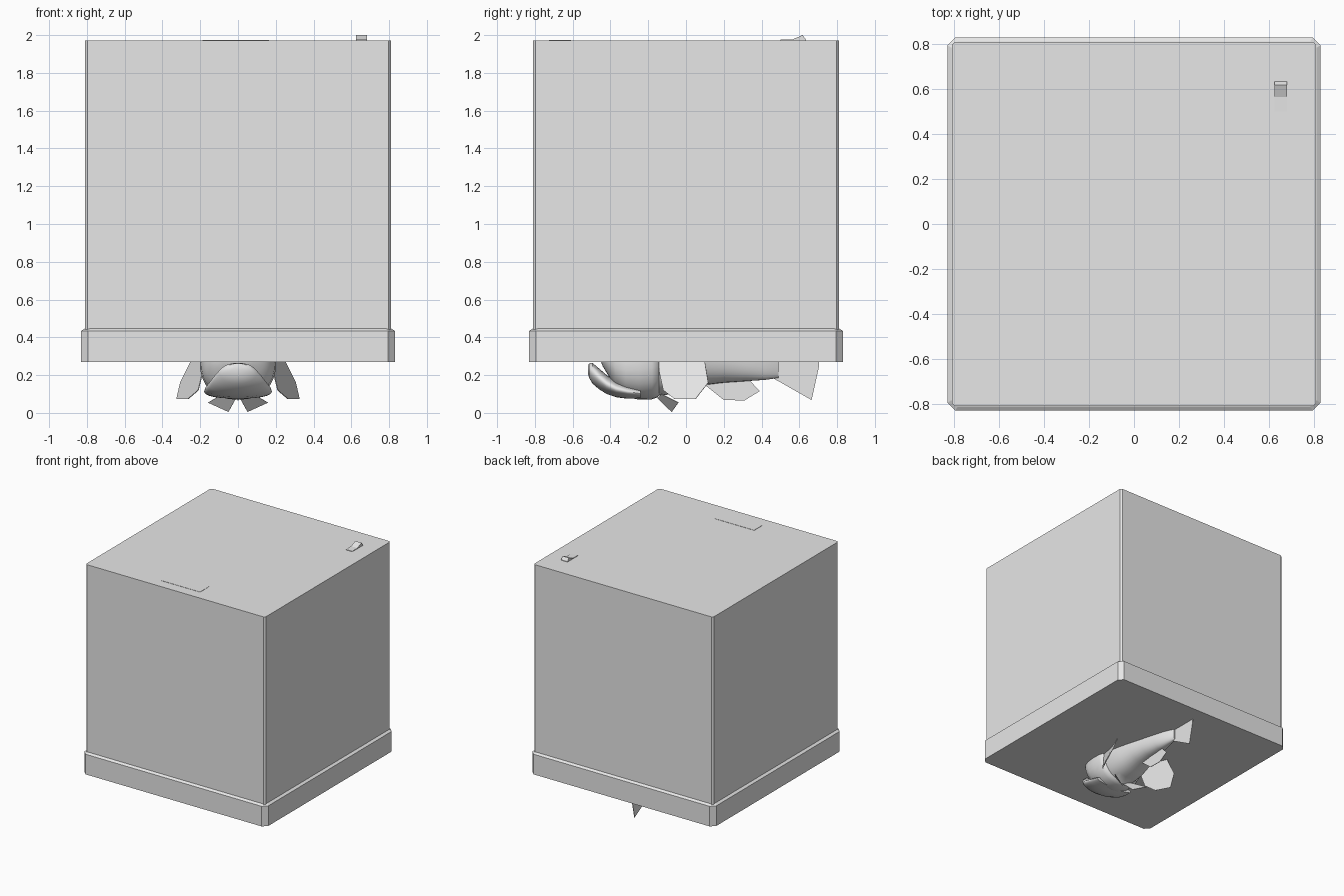
import bpy, bmesh, math

grey = bpy.data.materials.new("grey")
grey.diffuse_color = (0.8, 0.8, 0.8, 1)


def make(name, verts, faces, smooth=False):
    me = bpy.data.meshes.new(name)
    me.from_pydata(verts, [], faces)
    bm = bmesh.new()
    bm.from_mesh(me)
    bmesh.ops.recalc_face_normals(bm, faces=bm.faces)
    bm.to_mesh(me)
    bm.free()
    me.materials.append(grey)
    ob = bpy.data.objects.new(name, me)
    bpy.context.collection.objects.link(ob)
    if smooth:
        bpy.ops.object.select_all(action='DESELECT')
        ob.select_set(True)
        bpy.context.view_layer.objects.active = ob
        bpy.ops.object.shade_smooth_by_angle(angle=math.radians(50))
    return ob


def loft(name, rings, smooth=False):
    n = len(rings[0])
    verts = [v for r in rings for v in r]
    faces = [(k*n + i, k*n + (i+1) % n, (k+1)*n + (i+1) % n, (k+1)*n + i)
             for k in range(len(rings)-1) for i in range(n)]
    faces += [tuple(range(n)), tuple(range(len(verts)-n, len(verts)))]
    return make(name, verts, faces, smooth)


def octagon(half, cut, z):
    a, b = half, half - cut
    return [(a, -b, z), (a, b, z), (b, a, z), (-b, a, z),
            (-a, b, z), (-a, -b, z), (-b, -a, z), (b, -a, z)]


# Tank and its wider chamfered base
loft("tank", [octagon(0.81, 0.013, 0.30), octagon(0.81, 0.013, 1.972)])
loft("base", [octagon(0.83, 0.035, 0.27), octagon(0.83, 0.035, 0.434),
              octagon(0.812, 0.028, 0.446)])


# Switch and feeding flap on the lid
def prism(name, x0, x1, profile):
    loft(name, [[(x, y, z) for y, z in profile] for x in (x0, x1)])


prism("switch", 0.625, 0.682, [(0.50, 1.97), (0.50, 1.976), (0.565, 1.978),
                              (0.618, 2.0), (0.635, 1.976), (0.635, 1.97)])
prism("feeding_flap", -0.188, 0.165, [(-0.725, 1.97), (-0.725, 1.974),
                                    (-0.61, 1.974), (-0.61, 1.97)])


# Fish body and jaw: stations are (y, half width, bottom, top)
def fish_part(name, stations, power=0.85, n=32):
    rings = []
    for y, w, lo, hi in stations:
        ring = []
        for i in range(n):
            t = 2 * math.pi * i / n
            c, s = math.cos(t), math.sin(t)
            ring.append((w * math.copysign(abs(c)**power, c), y,
                         (lo+hi)/2 + (hi-lo)/2 * math.copysign(abs(s)**power, s)))
        rings.append(ring)
    return loft(name, rings, True)


fish_part("fish_body", [
    (-0.45, 0.05, 0.27, 0.33), (-0.44, 0.10, 0.245, 0.36),
    (-0.41, 0.145, 0.195, 0.39), (-0.375, 0.175, 0.13, 0.42),
    (-0.32, 0.195, 0.085, 0.46), (-0.25, 0.203, 0.07, 0.49),
    (-0.18, 0.203, 0.072, 0.52), (-0.15, 0.195, 0.082, 0.53),
    (-0.143, 0.18, 0.092, 0.53), (-0.08, 0.18, 0.098, 0.54),
    (0.0, 0.165, 0.12, 0.52), (0.1, 0.14, 0.148, 0.48),
    (0.2, 0.11, 0.16, 0.44), (0.32, 0.075, 0.168, 0.39),
    (0.42, 0.045, 0.175, 0.35), (0.49, 0.012, 0.185, 0.34)])
fish_part("lower_jaw", [
    (-0.52, 0.025, 0.215, 0.245), (-0.513, 0.07, 0.185, 0.262),
    (-0.495, 0.10, 0.155, 0.265), (-0.46, 0.13, 0.125, 0.235),
    (-0.42, 0.155, 0.10, 0.20), (-0.37, 0.175, 0.083, 0.17),
    (-0.31, 0.18, 0.075, 0.15), (-0.24, 0.17, 0.075, 0.13)], 1.0)


# Thin fins given a slight thickness
def fin(name, points):
    ob = make(name, points, [tuple(range(len(points)))])
    mod = ob.modifiers.new("thickness", 'SOLIDIFY')
    mod.thickness = 0.004
    mod.offset = 0


fin("tail_fin", [(0, 0.45, 0.19), (0, 0.665, 0.068), (0, 0.705, 0.25),
                 (0, 0.70, 0.30), (0, 0.665, 0.45), (0, 0.45, 0.33)])
fin("anal_fin", [(0, 0.08, 0.17), (0, 0.11, 0.14), (0, 0.20, 0.068),
                 (0, 0.31, 0.066), (0, 0.39, 0.115), (0, 0.33, 0.18)])
fin("dorsal_fin", [(0, -0.12, 0.51), (0, -0.06, 0.64), (0, 0.16, 0.60),
                   (0, 0.28, 0.48), (0, 0.27, 0.39)])
for side, s in (("right", 1), ("left", -1)):
    fin(side + "_pectoral_fin", [
        (s*x, y, z) for x, y, z in
        [(0.17, -0.14, 0.33), (0.185, -0.142, 0.22), (0.21, -0.12, 0.12),
         (0.265, -0.06, 0.073), (0.325, 0.05, 0.073), (0.305, 0.118, 0.16),
         (0.25, 0.10, 0.27), (0.20, 0.06, 0.34)]])
    fin(side + "_pelvic_fin", [
        (s*x, y, z) for x, y, z in
        [(0.01, -0.15, 0.078), (0.08, -0.13, 0.10),
         (0.158, -0.04, 0.055), (0.05, -0.075, 0.006)]])
